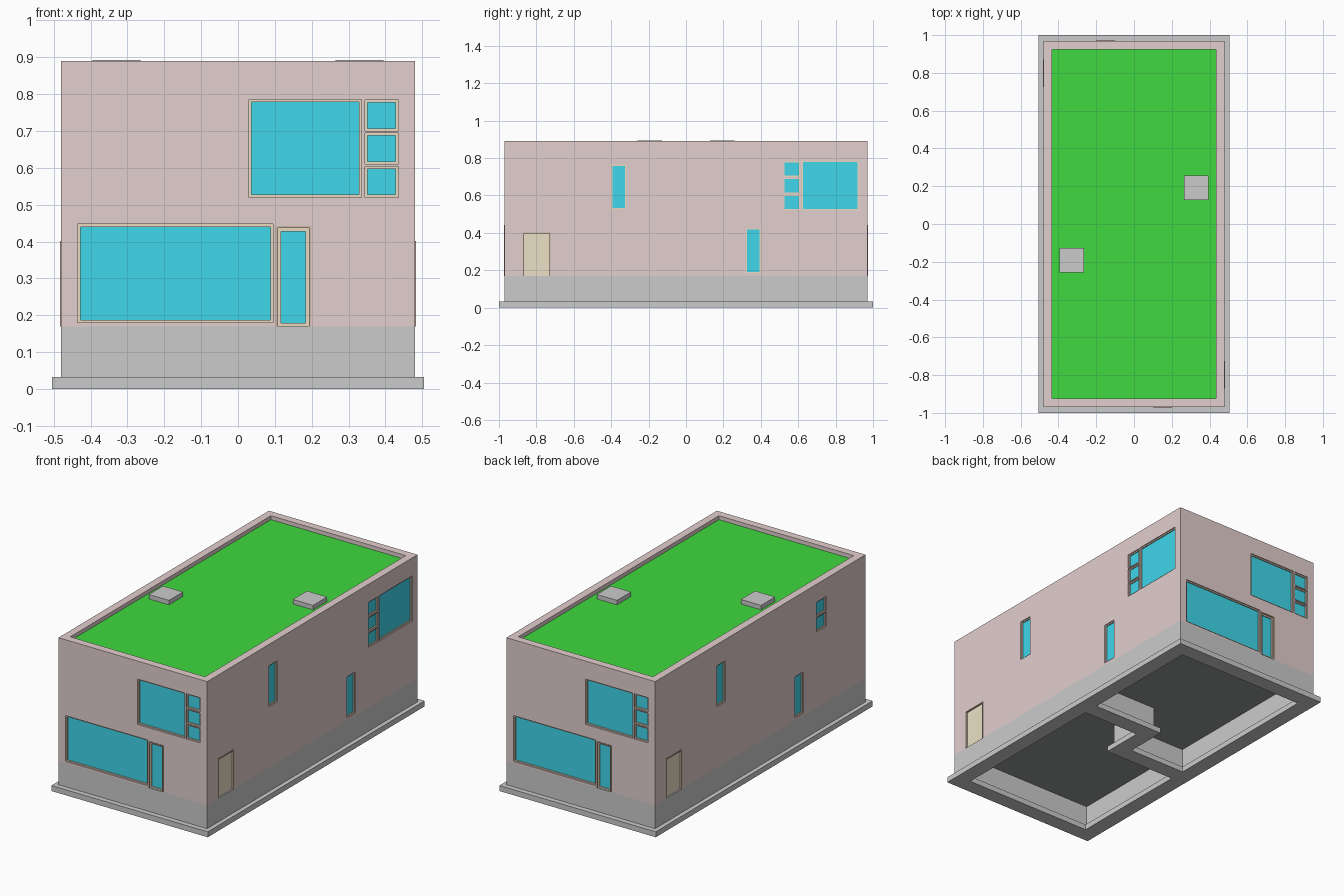
import bpy, bmesh, math
from mathutils import Matrix

if "Cube" in bpy.data.objects:
    bpy.data.objects.remove(bpy.data.objects["Cube"])

HX, HY, T = 0.48, 0.97, 0.045      # wall half sizes and thickness
BASE, TOP, ROOF = 0.17, 0.89, 0.867


def mat(name, r, g, b):
    m = bpy.data.materials.new(name)
    m.diffuse_color = (r, g, b, 1)
    m.use_nodes = True
    m.node_tree.nodes["Principled BSDF"].inputs["Base Color"].default_value = m.diffuse_color
    return m


PINK = mat("pink_render", 0.77, 0.62, 0.62)
BLUE = mat("blue_glass", 0.05, 0.68, 0.83)
TAN = mat("tan_frame", 0.82, 0.70, 0.54)
DOOR = mat("door_tan", 0.84, 0.75, 0.58)
BROWN = mat("brown_casing", 0.62, 0.48, 0.36)
GREEN = mat("green_roof", 0.05, 0.70, 0.05)
DARK = mat("dark_floor", 0.30, 0.31, 0.32)


def finish(bm, name, material=None):
    bmesh.ops.recalc_face_normals(bm, faces=bm.faces[:])
    me = bpy.data.meshes.new(name)
    bm.to_mesh(me)
    bm.free()
    ob = bpy.data.objects.new(name, me)
    bpy.context.collection.objects.link(ob)
    if material:
        me.materials.append(material)
    return ob


def add_box(bm, x0, x1, y0, y1, z0, z1, m=Matrix()):
    loc = Matrix.Translation(((x0 + x1) / 2, (y0 + y1) / 2, (z0 + z1) / 2))
    size = Matrix.Diagonal((x1 - x0, y1 - y0, z1 - z0, 1))
    bmesh.ops.create_cube(bm, size=1, matrix=m @ loc @ size)


def box(name, dims, material=None, m=Matrix()):
    bm = bmesh.new()
    add_box(bm, *dims, m)
    return finish(bm, name, material)


def ring(name, ox, oy, w, z0, z1, material=None):
    """Closed rectangular wall of width w."""
    bm = bmesh.new()
    sign = ((-1, -1), (1, -1), (1, 1), (-1, 1))
    loops = [[bm.verts.new((sx * (ox - d), sy * (oy - d), z)) for sx, sy in sign]
             for d, z in ((0, z0), (0, z1), (w, z1), (w, z0))]
    for k in range(4):
        a, b = loops[k], loops[(k + 1) % 4]
        for i in range(4):
            j = (i + 1) % 4
            bm.faces.new((a[i], a[j], b[j], b[i]))
    return finish(bm, name, material)


def party_wall(name, w, end, z0, z1):
    """Z-shaped dividing strip of half width w."""
    c = 0.125
    half = [(end, c + w), (-w, c + w), (-w, -c + w), (-end, -c + w)]
    bm = bmesh.new()
    f = bm.faces.new([bm.verts.new((x, y, z0))
                      for x, y in half + [(-x, -y) for x, y in half]])
    ext = bmesh.ops.extrude_face_region(bm, geom=[f])["geom"]
    bmesh.ops.translate(bm, vec=(0, 0, z1 - z0),
                        verts=[v for v in ext if isinstance(v, bmesh.types.BMVert)])
    return finish(bm, name)


# Footings and foundation
ring("footing", 0.505, 1.0, 0.09, 0, 0.032)
ring("foundation_wall", HX, HY, T, 0.032, BASE)
party_wall("party_footing", 0.047, 0.415, 0, 0.032)
party_wall("party_foundation", 0.022, HX - T, 0.032, 0.16)
box("ground_floor", (T - HX, HX - T, T - HY, HY - T, 0.16, BASE), DARK)

# Outer walls, roof and roof hatches
walls = ring("outer_walls", HX, HY, T, BASE, TOP, PINK)
box("green_roof", (T - HX, HX - T, T - HY, HY - T, ROOF - 0.03, ROOF), GREEN)
for s in (1, -1):
    box("roof_hatch", (s * 0.33 - 0.065, s * 0.33 + 0.065,
                       s * 0.193 - 0.065, s * 0.193 + 0.065, ROOF, 0.893))

# Openings per facade: (u0, u1, z0, z1), u runs right when facing the wall
PANES = [(0.345, 0.435, z, z + 0.084) for z in (0.70, 0.61, 0.52)]
FRONT = [(0.03, 0.335, 0.52, 0.785), (-0.435, 0.095, 0.18, 0.447)] + PANES
SIDE_SHORT = [(-0.40, -0.32, 0.525, 0.765), (0.32, 0.40, 0.185, 0.425)]
SIDE_BIG = [(0.618, 0.925, 0.52, 0.785)]
SIDE_PANES = [(0.52, 0.61, z, z + 0.084) for z in (0.52, 0.61, 0.70)]
FRONT_DOOR = (0.102, 0.198, BASE, 0.442)
SIDE_DOOR = (-0.872, -0.724, BASE, 0.402)

cut = bmesh.new()


def pocket(m, d, o):
    add_box(cut, o[0], o[1], -d - 0.02, -d + 0.025, o[2], o[3], m)


def frame(name, m, d, o, w, front, material, sill=True):
    """Border bars of width w whose outer face lies `front` beyond the wall."""
    u0, u1, z0, z1 = o
    bm = bmesh.new()
    y = (-d - front, -d + 0.025)
    zb = z0 + w if sill else z0
    add_box(bm, u0, u0 + w, *y, zb, z1 - w, m)
    add_box(bm, u1 - w, u1, *y, zb, z1 - w, m)
    add_box(bm, u0, u1, *y, z1 - w, z1, m)
    if sill:
        add_box(bm, u0, u1, *y, z0, z0 + w, m)
    finish(bm, name, material)


def window(m, d, o, w=0.007):
    frame("window_frame", m, d, o, w, -0.006, TAN)
    u0, u1, z0, z1 = o
    box("window_glass", (u0 + w, u1 - w, -d + 0.012, -d + 0.025,
                         z0 + w, z1 - w), BLUE, m)


for k in range(4):
    m = Matrix.Rotation(k * math.pi / 2, 4, 'Z')
    if k % 2 == 0:                       # street facades
        d, wins, door = HY, FRONT, FRONT_DOOR
    else:                                # long facades
        d, wins, door = HX, SIDE_SHORT + SIDE_PANES + SIDE_BIG, SIDE_DOOR
        if k == 3:                       # blind corner window on the left
            wins = SIDE_SHORT + SIDE_PANES[1:]
    for o in wins:
        pocket(m, d, o)
        window(m, d, o)
    # Doors with casing
    pocket(m, d, (door[0], door[1], BASE - 0.02, door[3]))
    w = 0.006
    frame("door_casing", m, d, door, w, 0.003, BROWN, sill=False)
    u0, u1, z1 = door[0] + w, door[1] - w, door[3] - w
    if k % 2 == 0:
        window(m, d, (u0, u1, BASE, z1), 0.009)
    else:
        box("side_door", (u0, u1, -d + 0.008, -d + 0.025, BASE, z1), DOOR, m)

# Cut the window and door pockets into the walls
cutter = finish(cut, "opening_cutter")
cutter.hide_render = True
mod = walls.modifiers.new("openings", 'BOOLEAN')
mod.operation, mod.solver, mod.object = 'DIFFERENCE', 'EXACT', cutter
dg = bpy.context.evaluated_depsgraph_get()
done = bpy.data.meshes.new_from_object(walls.evaluated_get(dg))
walls.modifiers.clear()
walls.data = done
bpy.data.objects.remove(cutter)
